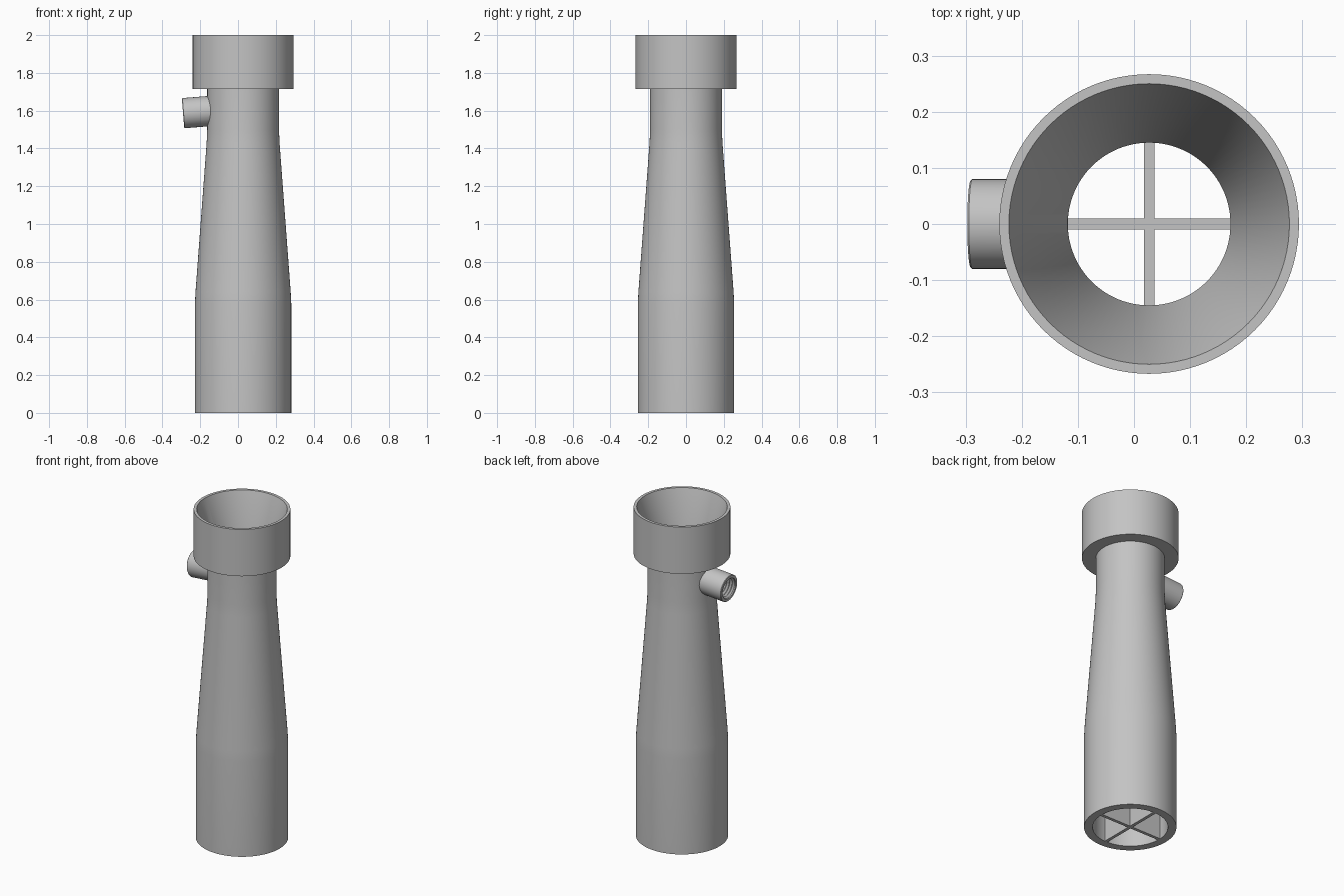
import bpy
import bmesh
import math
from mathutils import Matrix, Vector

if "Cube" in bpy.data.objects:
    bpy.data.objects.remove(bpy.data.objects["Cube"])

AXIS_X = 0.027
GREY = (0.55, 0.55, 0.55, 1)

grey = bpy.data.materials.new("light grey")
grey.use_nodes = True
grey.diffuse_color = GREY
grey.node_tree.nodes["Principled BSDF"].inputs["Base Color"].default_value = GREY


def make_object(name, bm):
    bmesh.ops.recalc_face_normals(bm, faces=bm.faces)
    mesh = bpy.data.meshes.new(name)
    bm.to_mesh(mesh)
    bm.free()
    mesh.materials.append(grey)
    obj = bpy.data.objects.new(name, mesh)
    bpy.context.collection.objects.link(obj)
    return obj


def lathe(name, profile, sides, matrix):
    """Spin a closed (radius, height) profile around z."""
    bm = bmesh.new()
    rings = []
    for i in range(sides):
        a = 2 * math.pi * i / sides
        rings.append([bm.verts.new((r * math.cos(a), r * math.sin(a), z)) for r, z in profile])
    n = len(profile)
    for i in range(sides):
        here, there = rings[i], rings[(i + 1) % sides]
        for j in range(n):
            k = (j + 1) % n
            bm.faces.new((here[j], there[j], there[k], here[k]))
    bmesh.ops.remove_doubles(bm, verts=bm.verts, dist=1e-6)
    bmesh.ops.transform(bm, matrix=matrix, verts=bm.verts)
    return make_object(name, bm)


def activate(obj):
    bpy.ops.object.select_all(action='DESELECT')
    obj.select_set(True)
    bpy.context.view_layer.objects.active = obj


def combine(target, tool, operation):
    """Apply a boolean and discard the tool object."""
    mod = target.modifiers.new(operation, 'BOOLEAN')
    mod.operation = operation
    mod.solver = 'EXACT'
    mod.object = tool
    activate(target)
    bpy.ops.object.modifier_apply(modifier=mod.name)
    bpy.data.objects.remove(tool)


# Hollow body: straight base, taper, neck, collar, funnel and throat
body_profile = [
    (0.255, 0), (0.255, 0.58), (0.252, 0.64), (0.193, 1.43), (0.19, 1.5),
    (0.19, 1.715), (0.267, 1.715), (0.267, 2), (0.25, 2),
    (0.145, 1.65), (0.145, 1.45), (0.208, 0.6), (0.208, 0),
]
body = lathe("tube_body", body_profile, 96, Matrix.Translation((AXIS_X, 0, 0)))

# Side port, pointing to -x and slightly down
direction = Vector((-1, 0, -0.08)).normalized()
port_matrix = (Matrix.Translation((AXIS_X, 0, 1.612))
               @ Vector((0, 0, 1)).rotation_difference(direction).to_matrix().to_4x4())
port = lathe("side_port",
             [(0, 0.165), (0.08, 0.165), (0.08, 0.316), (0.077, 0.319), (0, 0.319)],
             48, port_matrix)
combine(body, port, 'UNION')

# Bore of the port, with thread grooves
bore_profile = [(0, 0.08), (0.052, 0.08), (0.052, 0.19)]
pitch = 0.018
for i in range(7):
    z = 0.195 + i * pitch
    bore_profile += [(0.052, z), (0.062, z + pitch / 2)]
bore_profile += [(0.062, 0.34), (0, 0.34)]
bore = lathe("port_bore", bore_profile, 48, port_matrix)
bore.hide_render = True
combine(body, bore, 'DIFFERENCE')

activate(body)
bpy.ops.object.shade_smooth_by_angle(angle=math.radians(25))

# Crossed straightening vanes inside the base
for name, size in (("vane_across", (0.425, 0.019, 0.58)),
                   ("vane_front_back", (0.019, 0.425, 0.58))):
    bm = bmesh.new()
    place = Matrix.Translation((AXIS_X, 0, size[2] / 2)) @ Matrix.Diagonal((*size, 1))
    bmesh.ops.create_cube(bm, size=1, matrix=place)
    make_object(name, bm)
